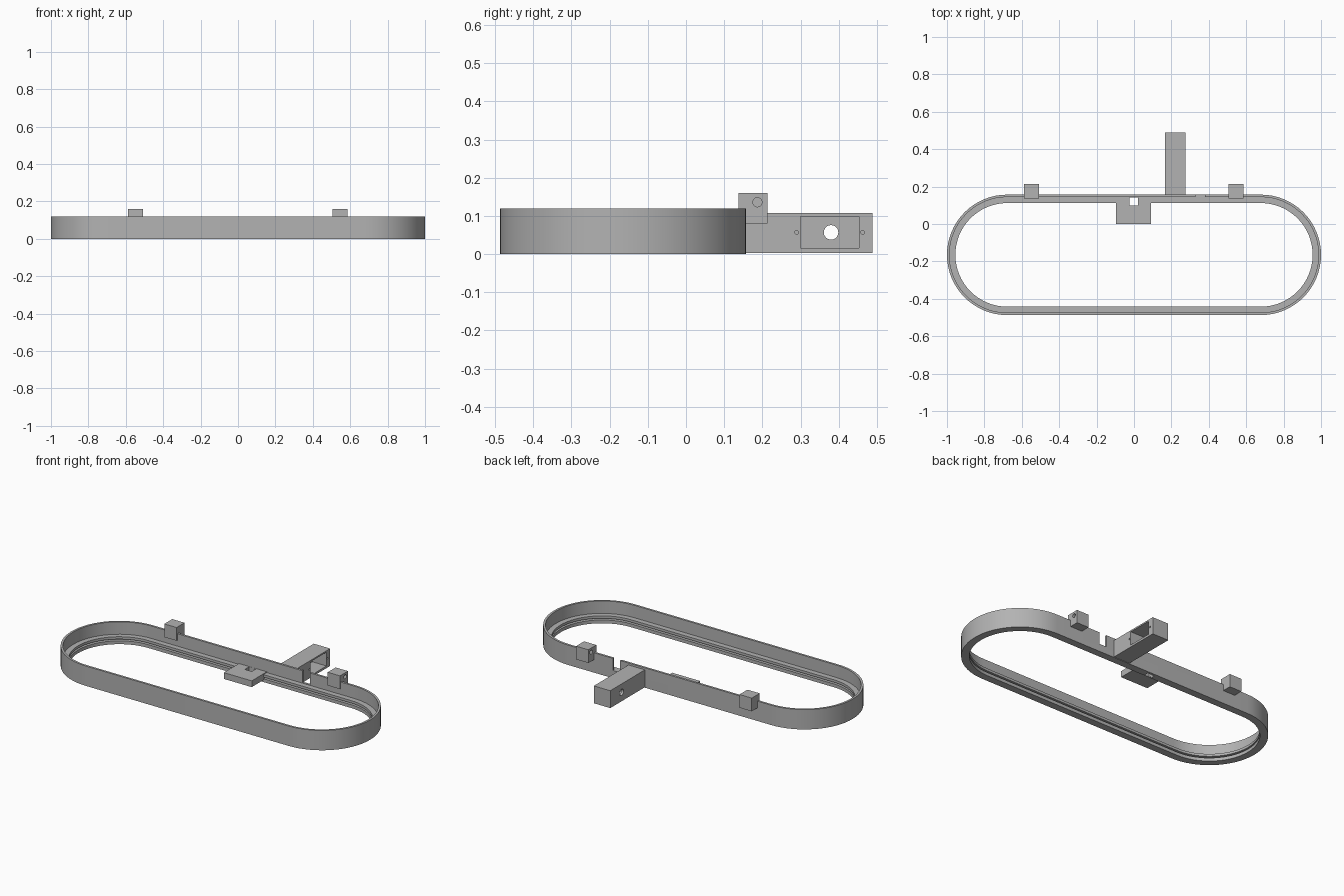
import bpy
import bmesh
import math

if "Cube" in bpy.data.objects:
    bpy.data.objects.remove(bpy.data.objects["Cube"], do_unlink=True)

grey = bpy.data.materials.new("plain grey")
grey.use_nodes = True
colour = (0.45, 0.45, 0.45, 1)
grey.diffuse_color = colour
grey.node_tree.nodes["Principled BSDF"].inputs["Base Color"].default_value = colour


def finish(name, bm):
    bmesh.ops.recalc_face_normals(bm, faces=bm.faces[:])
    mesh = bpy.data.meshes.new(name)
    bm.to_mesh(mesh)
    bm.free()
    mesh.materials.append(grey)
    obj = bpy.data.objects.new(name, mesh)
    bpy.context.collection.objects.link(obj)
    return obj


def box(name, x, y, z):
    """Box from (low, high) ranges."""
    bm = bmesh.new()
    bmesh.ops.create_cube(bm, size=1)
    for v in bm.verts:
        for i, (low, high) in enumerate((x, y, z)):
            v.co[i] = low + (v.co[i] + 0.5) * (high - low)
    return finish(name, bm)


def rod(name, x, y, z, radius):
    """Cylinder lying along x."""
    bm = bmesh.new()
    bmesh.ops.create_cone(bm, cap_ends=True, segments=32, radius1=radius,
                          radius2=radius, depth=x[1] - x[0])
    for v in bm.verts:
        v.co = (v.co.z + sum(x) / 2, v.co.x + y, v.co.y + z)
    return finish(name, bm)


def cut(obj, *cutters):
    for cutter in cutters:
        mod = obj.modifiers.new("cut", 'BOOLEAN')
        mod.operation = 'DIFFERENCE'
        mod.solver = 'EXACT'
        mod.object = cutter
        bpy.context.view_layer.objects.active = obj
        bpy.ops.object.modifier_apply(modifier=mod.name)
        bpy.data.objects.remove(cutter, do_unlink=True)


# Frame ring: cross-section (inset from outside, height) swept round a stadium
HALF, RADIUS, CENTRE_Y, STEPS = 0.678, 0.322, -0.165, 32
section = [(0, 0), (0.045, 0), (0.045, 0.02), (0.025, 0.02), (0.025, 0.03),
           (0.045, 0.03), (0.045, 0.045), (0.013, 0.045), (0.013, 0.12), (0, 0.12)]
bm = bmesh.new()
loops = []
for side in (1, -1):
    for i in range(STEPS + 1):
        a = math.pi * i / STEPS - math.pi / 2
        loops.append([bm.verts.new((side * (HALF + (RADIUS - d) * math.cos(a)),
                                    CENTRE_Y + side * (RADIUS - d) * math.sin(a), h))
                      for d, h in section])
n = len(section)
for k, loop in enumerate(loops):
    after = loops[(k + 1) % len(loops)]
    for j in range(n):
        bm.faces.new((loop[j], loop[(j + 1) % n], after[(j + 1) % n], after[j]))
frame = finish("frame_ring", bm)

# Centre plate with a square hole that also passes through the rim
plate = box("centre_plate", (-0.095, 0.092), (0.0, 0.146), (0.012, 0.05))
for part in (plate, frame):
    cut(part, box("hole", (-0.025, 0.022), (0.1, 0.143), (-0.1, 0.1)))

# Notch in the back wall
cut(frame, box("notch", (0.33, 0.38), (0.13, 0.2), (0.047, 0.2)))

# Back arm: open pocket on one side, shaft hole and two screw holes
arm = box("back_arm", (0.165, 0.275), (0.15, 0.488), (0.003, 0.108))
cut(arm,
    box("pocket", (0.18, 0.4), (0.3, 0.453), (0.016, 0.099)),
    rod("shaft_hole", (0.1, 0.25), 0.38, 0.057, 0.019),
    *[rod("screw_hole", (0.225, 0.3), y, 0.057, 0.005) for y in (0.29, 0.463)])

# Hinge lugs with pin holes
for name, x in (("left", 0.545), ("right", -0.548)):
    lug = box(name + "_hinge_lug", (x - 0.041, x + 0.041), (0.137, 0.213), (0.08, 0.16))
    cut(lug, rod("pin_hole", (x - 0.1, x + 0.1), 0.187, 0.136, 0.012))

# Smooth the curves, keep the edges sharp
bpy.ops.object.select_all(action='DESELECT')
for obj in bpy.data.objects:
    if obj.type == 'MESH' and grey.name in obj.data.materials:
        obj.select_set(True)
        bpy.context.view_layer.objects.active = obj
bpy.ops.object.shade_smooth_by_angle(angle=math.radians(30))
